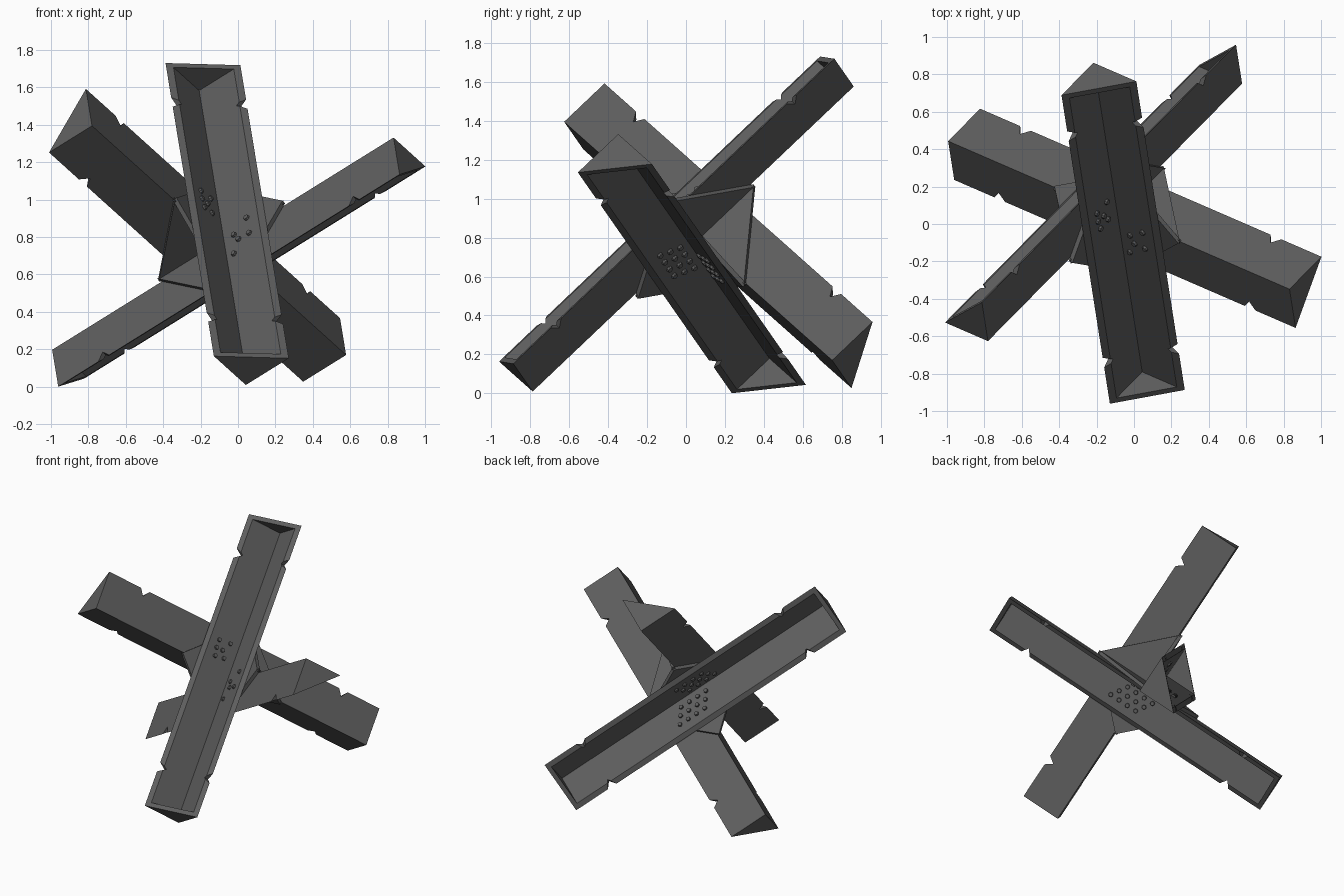
import bpy, bmesh
from mathutils import Vector, Matrix

if "Cube" in bpy.data.objects:
    bpy.data.objects.remove(bpy.data.objects["Cube"])

# Orthogonal frame shared by the three beams
O = Vector((-0.09, 0.049, 0.78))
E1 = Vector((0.798, -0.346, 0.496)).normalized()
E2 = Vector((0.592, 0.601, -0.535))
E2 = (E2 - E1 * E2.dot(E1)).normalized()
E3 = Vector((0.114, -0.719, -0.684))
E3 = (E3 - E1 * E3.dot(E1) - E2 * E3.dot(E2)).normalized()

H, L, T, CAP, GAP = 1.145, 0.288, 0.028, 0.032, 0.0125
NOTCH_POS, NOTCH_HALF, NOTCH_DEPTH = H - 0.305, 0.036, 0.05

dark = bpy.data.materials.new("dark_steel")
dark.diffuse_color = (0.11, 0.11, 0.11, 1)
dark.use_nodes = True
dark.node_tree.nodes["Principled BSDF"].inputs["Base Color"].default_value = dark.diffuse_color


def finish(bm, name):
    bmesh.ops.recalc_face_normals(bm, faces=bm.faces)
    me = bpy.data.meshes.new(name)
    bm.to_mesh(me)
    bm.free()
    me.materials.append(dark)
    bpy.context.collection.objects.link(bpy.data.objects.new(name, me))


def loft(bm, lower, upper):
    """Closed solid between two matching outlines."""
    a = [bm.verts.new(p) for p in lower]
    b = [bm.verts.new(p) for p in upper]
    n = len(a)
    bm.faces.new(a)
    bm.faces.new(b[::-1])
    for i in range(n):
        j = (i + 1) % n
        bm.faces.new((a[i], b[i], b[j], a[j]))


def leg_outline(edge, start):
    """Leg outline (along, across) with a notch near each end of the rim."""
    half = NOTCH_HALF * (1 - (L - edge) / NOTCH_DEPTH)
    e = H - CAP
    pts = [(-e, start), (-e, edge)]
    for c in (-NOTCH_POS, NOTCH_POS):
        pts += [(c - half, edge), (c, L - NOTCH_DEPTH), (c + half, edge)]
    return pts + [(e, edge), (e, start)]


def beam(name, axis, u, v, pu, pv):
    """Angle-iron trough; legs run along u and v from a shared corner."""
    corner = O + (u + v) * GAP
    P = lambda s, a, b: corner + axis * s + u * a + v * b
    bm = bmesh.new()
    loft(bm, [P(s, w, 0) for s, w in leg_outline(L, 0)],
         [P(s, w, T) for s, w in leg_outline(L - T, 0)])
    loft(bm, [P(s, 0, w) for s, w in leg_outline(L, T)],
         [P(s, T, w) for s, w in leg_outline(L - T, T)])
    # end caps
    for s in (-1, 1):
        tri = lambda d: [P(s * d, 0, 0), P(s * d, L, 0), P(s * d, 0, L)]
        loft(bm, tri(H - CAP), tri(H))
    finish(bm, name)
    # rivets on both inner leg faces
    bm = bmesh.new()
    for pts, side, up in ((pu, u, v), (pv, v, u)):
        rot = up.to_track_quat('Z', 'Y').to_matrix().to_4x4()
        for s, w in pts:
            pos = corner + axis * s + side * w + up * (T + 0.004)
            bmesh.ops.create_cone(bm, cap_ends=True, segments=8, radius1=0.018,
                                  radius2=0.014, depth=0.018,
                                  matrix=Matrix.Translation(pos) @ rot)
    finish(bm, name + "_rivets")


def staggered(s0):
    return [(s0 + 0.07 * i + 0.035 * j, 0.08 + 0.055 * j) for j in range(3) for i in range(4)]


FIVE_A = [(0.0, 0.19), (0.118, 0.19), (0.065, 0.096), (0.115, 0.12), (0.198, 0.077)]
SIX_A = [(-0.21, 0.10), (-0.2, 0.19), (-0.14, 0.14), (-0.14, 0.19), (-0.09, 0.11), (-0.08, 0.18)]

beam("steep_beam", E3, E1, -E2, FIVE_A, SIX_A)
beam("rear_beam", E2, -E3, -E1, staggered(-0.2), staggered(-0.08))
beam("low_beam", E1, E2, E3, staggered(-0.2), staggered(-0.1))


def gusset(name, n, p, q):
    """Diamond plate missing the quadrant between +p and +q."""
    R = 0.42
    outline = [Vector(), p * R, -q * R, -p * R, q * R]
    bm = bmesh.new()
    loft(bm, [O + c - n * GAP for c in outline], [O + c + n * GAP for c in outline])
    finish(bm, name)


# gusset plates sandwiched between the beams
gusset("gusset_a", E1, E2, E3)
gusset("gusset_b", E2, -E1, -E3)
gusset("gusset_c", E3, E1, -E2)
